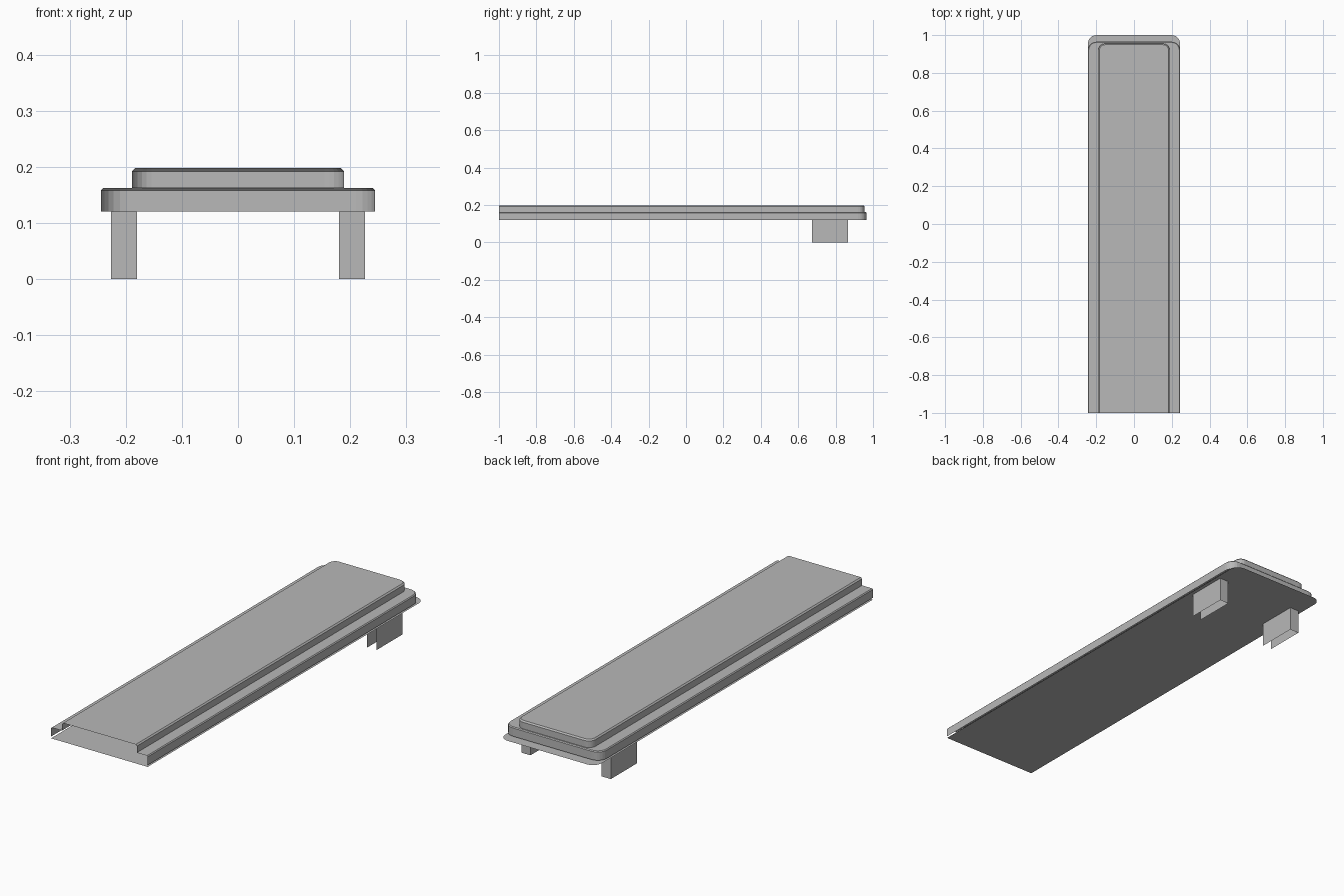
import bpy
import bmesh
import math

cube = bpy.data.objects.get("Cube")
if cube:
    bpy.data.objects.remove(cube, do_unlink=True)

# Single plain grey
grey = bpy.data.materials.new("plain_grey")
grey.use_nodes = True
colour = (0.48, 0.48, 0.48, 1.0)
grey.diffuse_color = colour
grey.node_tree.nodes["Principled BSDF"].inputs["Base Color"].default_value = colour

FRONT = -1.0
STEPS = 6


def outline(half_width, back, radius):
    """Open U-shaped path: right front, rounded back corners, left front."""
    arc = [i / STEPS * math.pi / 2 for i in range(STEPS + 1)]
    left = [(half_width, FRONT)]
    left += [(half_width - radius + radius * math.cos(a),
              back - radius + radius * math.sin(a)) for a in arc]
    return left + [(-x, y) for x, y in reversed(left)]


def finish(name, bm):
    mesh = bpy.data.meshes.new(name)
    bm.to_mesh(mesh)
    bm.free()
    mesh.materials.append(grey)
    obj = bpy.data.objects.new(name, mesh)
    bpy.context.collection.objects.link(obj)
    return obj


def shell(name, levels, cap=False):
    """Skin a stack of outlines (z, half width, back, radius), front left open."""
    bm = bmesh.new()
    rows = [[bm.verts.new((x, y, z)) for x, y in outline(w, b, r)]
            for z, w, b, r in levels]
    for low, high in zip(rows, rows[1:]):
        for i in range(len(low) - 1):
            bm.faces.new((low[i], low[i + 1], high[i + 1], high[i]))
    if cap:
        bm.faces.new(rows[-1])
    return finish(name, bm)


# Lower slab with softened rim and a ledge running in to the raised panel
shell("lower_slab", [
    (0.12, 0.244, 0.965, 0.045),
    (0.158, 0.244, 0.965, 0.045),
    (0.162, 0.240, 0.961, 0.041),
    (0.162, 0.189, 0.955, 0.035),
])

# Raised panel with a small bevel round the top
shell("raised_panel", [
    (0.162, 0.189, 0.955, 0.035),
    (0.192, 0.189, 0.955, 0.035),
    (0.198, 0.183, 0.949, 0.029),
], cap=True)

# Thin sheet closing the underside
sheet = shell("underside_sheet", [(0.112, 0.244, 1.0, 0.045)], cap=True)
sheet.data.flip_normals()

# Legs: three walls each, open at the front and at the foot
for name, side in (("left_leg", 1), ("right_leg", -1)):
    bm = bmesh.new()
    x0, x1 = sorted((side * 0.18, side * 0.226))
    path = [(x1, 0.675), (x1, 0.865), (x0, 0.865), (x0, 0.675)]
    foot, top = [[bm.verts.new((x, y, z)) for x, y in path] for z in (0, 0.12)]
    for i in range(3):
        bm.faces.new((foot[i], foot[i + 1], top[i + 1], top[i]))
    finish(name, bm)
